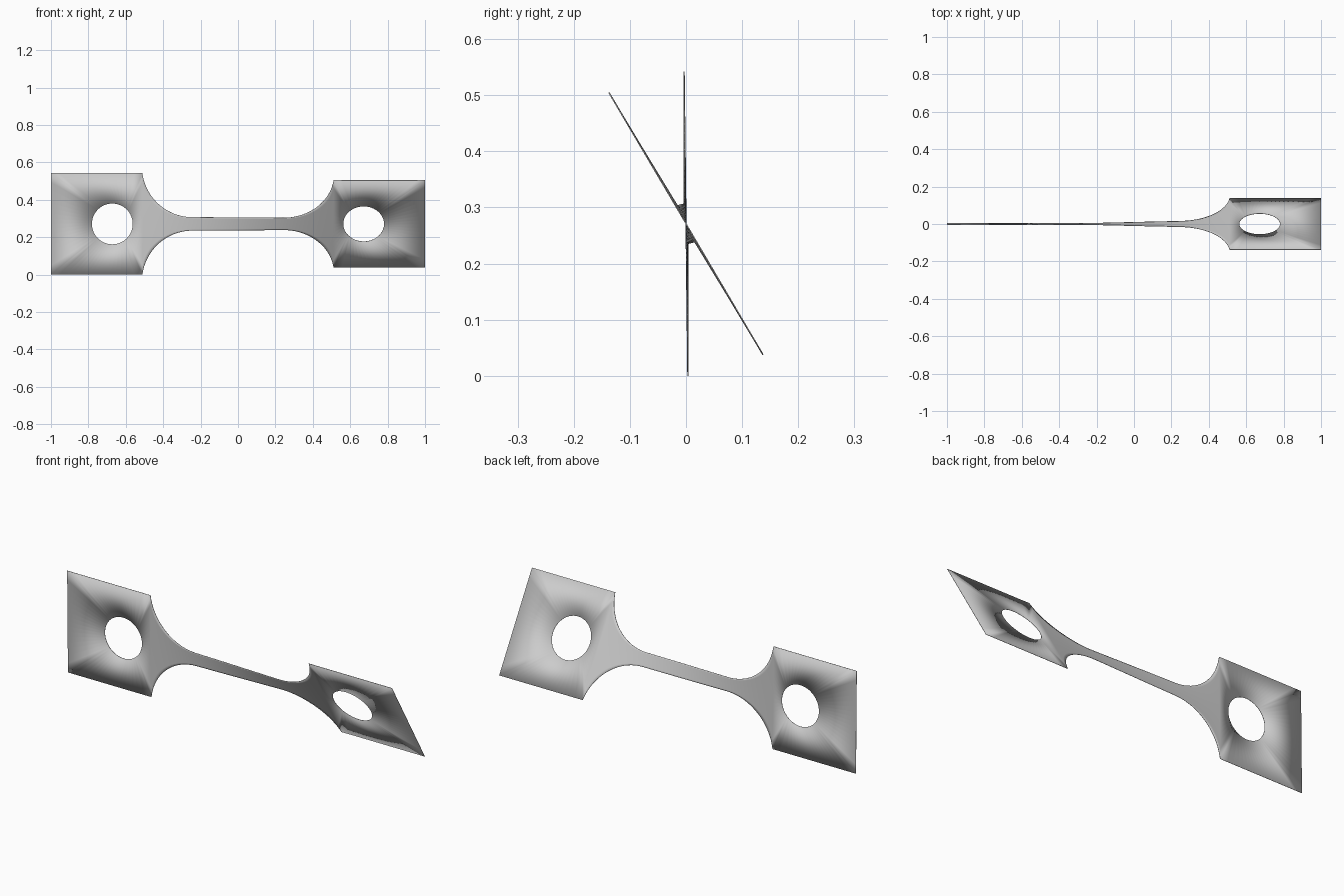
import bpy, bmesh
from math import sin, cos, tan, pi, sqrt, radians

cube = bpy.data.objects.get("Cube")
if cube:
    bpy.data.objects.remove(cube)

HALF = 0.271       # half height of the end plates
CORNER = 0.511     # where the plates meet the waist
NECK = 0.036       # half height of the narrow neck
FILLET = 0.27      # radius of the shoulder arcs
HOLE_X, HOLE_R = 0.672, 0.109
SEGS = 64


def half_height(x):
    """Half height of the waist: straight neck with round shoulders."""
    reach = sqrt(FILLET ** 2 - (FILLET + NECK - HALF) ** 2)
    d = min(max(abs(x) - (CORNER - reach), 0), reach)
    return NECK + FILLET - sqrt(FILLET ** 2 - d * d)


def twisted(x, h):
    """Turn a point of the flat strip about the long axis."""
    t = min(max((x + 0.55) / 1.1, 0), 1)
    a = radians(0.7 + 29.8 * t * t * (3 - 2 * t))
    return (x, -h * sin(a), HALF + h * cos(a))


bm = bmesh.new()


def add_grid(rows, closed=False):
    verts = [[bm.verts.new(twisted(*p)) for p in row] for row in rows]
    for a, b in zip(verts, verts[1:]):
        n = len(a)
        for j in range(n if closed else n - 1):
            k = (j + 1) % n
            bm.faces.new((a[j], a[k], b[k], b[j]))


# End plates: a ring of faces from the round hole to the square edge
mid, half_len = (1 + CORNER) / 2, (1 - CORNER) / 2
for side in (-1, 1):
    hole, edge = [], []
    for i in range(SEGS):
        c, s = cos(2 * pi * i / SEGS), sin(2 * pi * i / SEGS)
        m = max(abs(c), abs(s))
        hole.append((side * HOLE_X + HOLE_R * c, HOLE_R * s))
        edge.append((side * mid + half_len * c / m, HALF * s / m))
    add_grid([hole, edge], closed=True)

# Waist: columns closer together near the plates
spread = [tan(2 * pi * j / SEGS) for j in range(-SEGS // 8, SEGS // 8 + 1)]
columns = []
for i in range(SEGS + 1):
    x = -CORNER * cos(pi * i / SEGS)
    columns.append([(x, half_height(x) * v) for v in spread])
add_grid(columns)

bmesh.ops.remove_doubles(bm, verts=bm.verts, dist=0.0005)
bmesh.ops.recalc_face_normals(bm, faces=bm.faces)
mesh = bpy.data.meshes.new("twisted_strip")
bm.to_mesh(mesh)
bm.free()
strip = bpy.data.objects.new("twisted_strip", mesh)
bpy.context.collection.objects.link(strip)

# Thin sheet thickness
sheet = strip.modifiers.new("sheet_thickness", 'SOLIDIFY')
sheet.thickness = 0.002
sheet.offset = 0

# Plain grey metal
grey = bpy.data.materials.new("light_grey")
grey.use_nodes = True
colour = (0.6, 0.6, 0.6, 1)
grey.diffuse_color = colour
grey.node_tree.nodes["Principled BSDF"].inputs["Base Color"].default_value = colour
mesh.materials.append(grey)

bpy.context.view_layer.objects.active = strip
strip.select_set(True)
bpy.ops.object.shade_smooth_by_angle(angle=radians(30))
